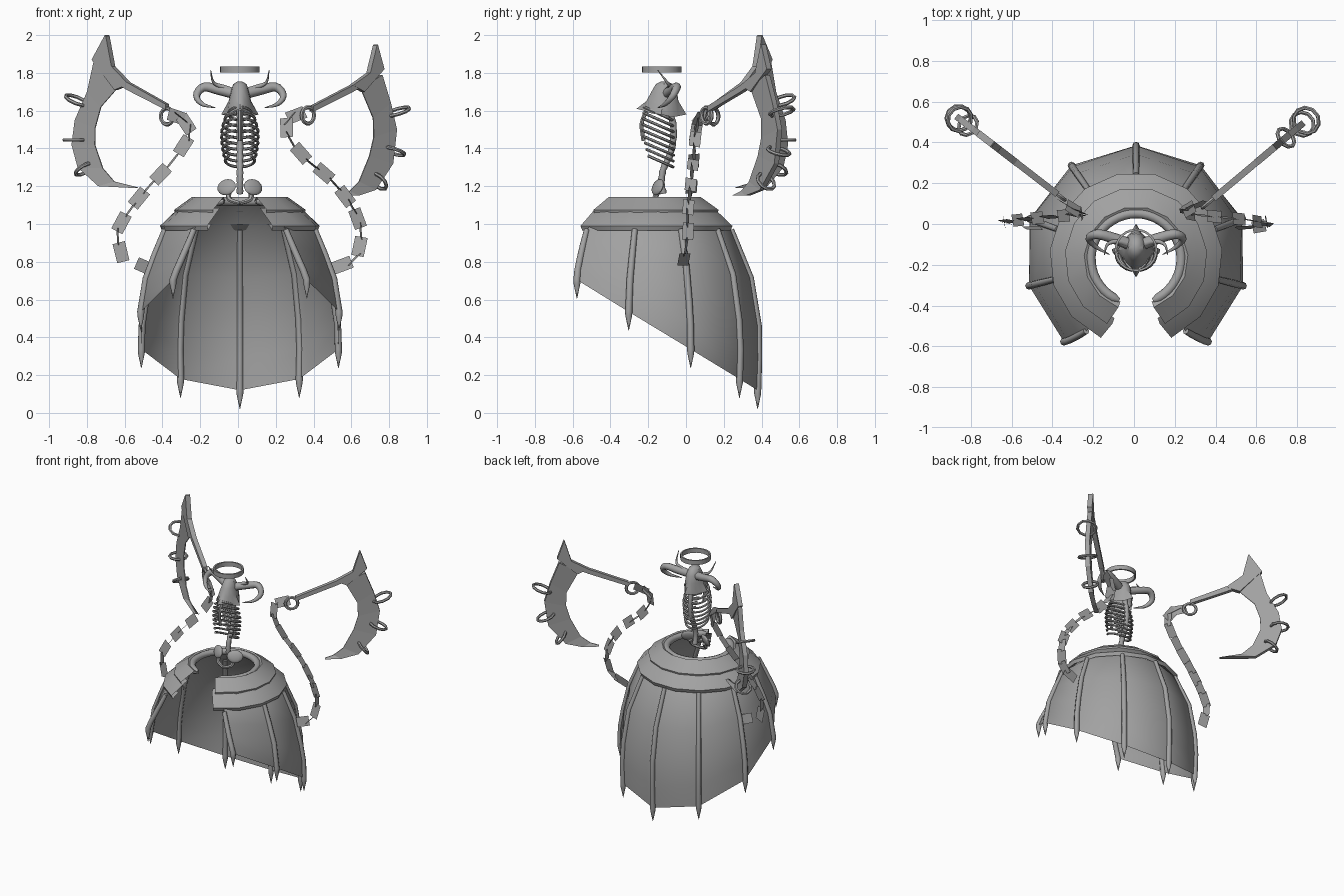
import bpy, bmesh, math
from mathutils import Vector, Matrix

if "Cube" in bpy.data.objects:
    bpy.data.objects.remove(bpy.data.objects["Cube"])

grey = bpy.data.materials.new("plain_grey")
grey.diffuse_color = (0.36, 0.36, 0.36, 1)
grey.use_nodes = True
grey.node_tree.nodes["Principled BSDF"].inputs["Base Color"].default_value = grey.diffuse_color
CX, CY = 0.01, -0.17          # axis of the skirt


def make(name, bm, smooth=None):
    bmesh.ops.recalc_face_normals(bm, faces=bm.faces)
    me = bpy.data.meshes.new(name)
    bm.to_mesh(me)
    bm.free()
    ob = bpy.data.objects.new(name, me)
    bpy.context.collection.objects.link(ob)
    me.materials.append(grey)
    if smooth:
        bpy.context.view_layer.objects.active = ob
        ob.select_set(True)
        bpy.ops.object.shade_smooth_by_angle(angle=math.radians(smooth))
        ob.select_set(False)
    return ob


def grid(bm, rows, closed=False):
    """Skin a list of equally long point rows."""
    vs = [[bm.verts.new(p) for p in r] for r in rows]
    n = len(rows[0])
    for a, b in zip(vs, vs[1:]):
        for i in range(n if closed else n - 1):
            j = (i + 1) % n
            bm.faces.new((a[i], a[j], b[j], b[i]))
    return vs


def tube(bm, pts, radii, sides=8):
    """Sweep a round section with varying radius along a path."""
    pts = [Vector(p) for p in pts]
    rows, side = [], None
    for i, p in enumerate(pts):
        t = (pts[min(i + 1, len(pts) - 1)] - pts[max(i - 1, 0)]).normalized()
        side = t.orthogonal() if side is None else side - t * side.dot(t)
        side.normalize()
        up = t.cross(side)
        r = radii[i] if isinstance(radii, (list, tuple)) else radii
        rows.append([p + r * (side * math.cos(a) + up * math.sin(a))
                     for a in (2 * math.pi * k / sides for k in range(sides))])
    vs = grid(bm, rows, True)
    bm.faces.new(vs[0])
    bm.faces.new(vs[-1])


def torus(bm, centre, axis, R, r, seg=10, sides=6):
    rot = Vector(axis).to_track_quat('Z', 'Y')
    rows = []
    for i in range(seg + 1):
        a = 2 * math.pi * i / seg
        rows.append([Vector(centre) + rot @ Vector((
            (R + r * math.cos(b)) * math.cos(a), (R + r * math.cos(b)) * math.sin(a), r * math.sin(b)))
            for b in (2 * math.pi * k / sides for k in range(sides))])
    grid(bm, rows, True)
    bmesh.ops.remove_doubles(bm, verts=bm.verts, dist=1e-5)


def curve(ctrl, n):
    """Smooth path through control points."""
    c = [Vector(p) for p in ctrl]
    c = [2 * c[0] - c[1]] + c + [2 * c[-1] - c[-2]]
    out = []
    for k in range(n + 1):
        u = k / n * (len(c) - 3)
        i = min(int(u), len(c) - 4)
        t = u - i
        a, b, d, e = c[i:i + 4]
        out.append(0.5 * (2 * b + (d - a) * t + (2 * a - 5 * b + 4 * d - e) * t * t
                          + (3 * b - a - 3 * d + e) * t ** 3))
    return out


# ---- skirt: open bell with a slanted hem, and ribs along its corners
PROFILE = [(1.12, .25), (.97, .41), (.73, .51), (.42, .56), (.0, .545)]


def radius(z):
    for (z0, r0), (z1, r1) in zip(PROFILE, PROFILE[1:]):
        if z >= z1:
            return r0 + (r1 - r0) * (z0 - z) / (z0 - z1)
    return PROFILE[-1][1]


def skirt_point(deg, z, hem):
    off = deg - 90
    if abs(off) > 130:                     # front edges lean toward the middle at the top
        off *= 1 + .07 * (z - hem) / (1.1 - hem)
    wide = 1.05 if abs(off) > 130 else 1
    a = math.radians(90 + off)
    return Vector((CX + wide * radius(z) * math.cos(a), CY + wide * radius(z) * math.sin(a), z))


bm_skirt, bm_ribs, columns = bmesh.new(), bmesh.new(), []
for k in range(-4, 5):
    deg = 90 + k * 34.75
    y = CY + .555 * math.sin(math.radians(deg))
    hem = .12 + .6 * (.385 - y)
    zs = [1.12, .97] + [.97 + (hem - .97) * f for f in (.3, .6, .8, 1)]
    col = [skirt_point(deg, z, hem) for z in zs]
    columns.append(col)
    tip = col[-1] + Vector((0, 0, -.1))
    path = col[1:] + [col[-1] * .8 + tip * .2, tip]
    tube(bm_ribs, path, [.015, .017, .018, .018, .019, .018, .001], 8)
grid(bm_skirt, columns)
make("skirt", bm_skirt, 80)
make("skirt_ribs", bm_ribs, 50)

# ---- layered collar around the skirt top, open at the front
for name, prof in (("upper_collar", [(.225, 1.125), (.255, 1.142), (.35, 1.075), (.345, 1.055), (.3, 1.07)]),
                   ("lower_collar", [(.31, 1.085), (.34, 1.07), (.425, .99), (.415, .965), (.37, 1.0)])):
    bm = bmesh.new()
    rows = []
    for i in range(14):
        rows.append([])
        for j, (r, z) in enumerate(prof):
            a = math.radians(90 + (i / 13 * 2 - 1) * (160 - 4 * (j > 1)))
            rows[-1].append((CX + r * math.cos(a), CY + r * math.sin(a), z))
    grid(bm, rows)
    make(name, bm, 25)

bm = bmesh.new()
arc = [math.radians(90 + 158 * (i / 20 - 1)) for i in range(41)]
tube(bm, [(CX + .222 * math.cos(a), CY + .222 * math.sin(a), 1.12) for a in arc],
     [.012] + [.024] * 39 + [.012], 8)
make("collar_roll", bm, 50)

# ---- spine, ribs and pelvis
bm = bmesh.new()
tube(bm, curve([(CX, -.09, 1.62), (CX, -.065, 1.5), (CX, -.08, 1.38), (CX, -.12, 1.29),
                (CX, -.13, 1.22), (CX, -.12, 1.16)], 20), [.016 + .003 * (i % 2) for i in range(21)], 8)
make("spine", bm, 50)

bm = bmesh.new()
widths = [.06, .08, .09, .097, .098, .096, .092, .086, .078]
for i, w in enumerate(widths):
    z = 1.585 - i * .031
    gap = 12 + max(0, i - 4) * 9           # lower ribs stop short of the middle
    pts = []
    for k in range(21):
        a = math.radians(-90 + gap + (360 - 2 * gap) * k / 20)
        pts.append((CX + w * math.cos(a), -.147 + .082 * (.8 + .2 * w / .098) * math.sin(a),
                    z - .035 * math.sin(a)))
    tube(bm, pts, .008, 6)
make("rib_cage", bm, 50)

bm = bmesh.new()
tube(bm, curve([(CX, -.21, 1.6), (CX, -.235, 1.53), (CX, -.225, 1.44)], 6), .011, 6)
make("breastbone", bm, 50)

bm = bmesh.new()
for s in (-1, 1):                          # flared hip plates and lower loop
    m = Matrix.Translation((CX + s * .07, -.15, 1.195)) @ Matrix.Rotation(s * .5, 4, 'Z') \
        @ Matrix.Rotation(-.35, 4, 'X') @ Matrix.Diagonal((.055, .016, .045, 1))
    bmesh.ops.create_uvsphere(bm, u_segments=12, v_segments=8, radius=1, matrix=m)
    tube(bm, curve([(CX + s * .06, -.15, 1.17), (CX + s * .055, -.17, 1.13), (CX, -.19, 1.11)], 6),
         [.016, .015, .014, .013, .012, .011, .01], 6)
make("pelvis", bm, 50)

# ---- hooded skull with a jagged rim
bm = bmesh.new()
rows = []
for z, y, rx, ry in ((1.755, -.115, .012, .015), (1.74, -.115, .036, .045), (1.70, -.115, .048, .068),
                     (1.65, -.125, .06, .085), (1.61, -.13, .082, .11)):
    row = []
    for k in range(16):
        a = math.radians(-90 + k * 22.5)
        spike = (1.2 if k % 4 == 0 else .85) if z < 1.62 else 1
        drop = .03 * (abs(math.cos(a)) + max(0, math.sin(a))) if z < 1.62 else 0
        row.append((CX + rx * spike * math.cos(a), y + ry * spike * math.sin(a), z - drop))
    rows.append(row)
vs = grid(bm, rows, True)
bm.faces.new(vs[0])
make("skull_hood", bm, 40)

# ---- horns: a large curl and a small upright pair
for s, side in ((-1, "left"), (1, "right")):
    bm = bmesh.new()
    big = curve([(CX + s * .03, -.1, 1.69), (CX + s * .11, -.07, 1.71), (CX + s * .19, -.05, 1.725),
                 (CX + s * .23, -.07, 1.68), (CX + s * .2, -.11, 1.635), (CX + s * .13, -.15, 1.615)], 18)
    tube(bm, big, [.026 * (1 - (i / 18) ** 2) + .002 for i in range(19)], 8)
    small = curve([(CX + s * .03, -.1, 1.70), (CX + s * .09, -.085, 1.725), (CX + s * .14, -.1, 1.75),
                   (CX + s * .155, -.15, 1.815)], 12)
    tube(bm, small, [.017 * (1 - i / 12) + .002 for i in range(13)], 8)
    make(side + "_horns", bm, 50)

# ---- halo band
bm = bmesh.new()
rows = [[(CX + r * math.cos(a), -.128 + r * math.sin(a), z) for r, z in
         ((.105, 1.802), (.105, 1.835), (.094, 1.835), (.094, 1.802))]
        for a in (2 * math.pi * i / 24 for i in range(25))]
grid(bm, rows, True)
bmesh.ops.remove_doubles(bm, verts=bm.verts, dist=1e-5)
make("halo", bm, 40)


# ---- sickles: flat parts in an upright slanted plane; s is the side
def sickle(side, s, x0, y0, slope, blade, heel, handle, rings, eye):
    def at(x, z, off=0):
        n = Vector((-slope, 1, 0)).normalized() * off
        return Vector((s * (x + n.x), y0 + slope * (x - x0) + n.y, z))

    def slab(name, stations, t_out, t_in):
        bm = bmesh.new()
        vs = grid(bm, [[at(a, b, -t_out), at(a, b, t_out), at(c, d, t_in), at(c, d, -t_in)]
                       for a, b, c, d in stations], True)
        bm.faces.new(vs[0])
        bm.faces.new(vs[-1])
        make(side + name, bm)

    slab("_blade", blade, .016, .003)
    slab("_blade_heel", heel, .017, .017)
    slab("_handle", handle, .016, .016)
    bm = bmesh.new()
    for x, z, dx, dz, R in rings:
        torus(bm, at(x, z), at(x + dx, z + dz) - at(x, z), R, .01)
    torus(bm, at(*eye), at(*eye, 1) - at(*eye), .043, .011, 14)
    make(side + "_rings", bm, 40)


sickle("right", 1, .36, .10, .84,
       [(.755, 1.79, .65, 1.715), (.80, 1.64, .715, 1.56), (.832, 1.5, .718, 1.46), (.812, 1.32, .695, 1.36),
        (.72, 1.18, .64, 1.225), (.63, 1.15, .59, 1.175), (.545, 1.15, .545, 1.155)],
       [(.73, 1.95, .725, 1.945), (.765, 1.82, .69, 1.80), (.66, 1.70, .60, 1.735)],
       [(.68, 1.785, .68, 1.745), (.60, 1.735, .60, 1.70), (.39, 1.625, .39, 1.595)],
       [(.845, 1.595, .1, -.35, .065), (.825, 1.385, -.15, -.5, .06), (.745, 1.225, -.5, -.5, .052)],
       (.37, 1.575))
sickle("left", -1, .29, .08, .77,
       [(.755, 1.86, .62, 1.74), (.79, 1.7, .725, 1.62), (.855, 1.55, .755, 1.51), (.872, 1.42, .757, 1.42),
        (.84, 1.3, .715, 1.295), (.73, 1.2, .655, 1.225), (.535, 1.19, .535, 1.195)],
       [(.695, 2.0, .69, 1.995), (.765, 1.87, .66, 1.835), (.645, 1.71, .57, 1.74)],
       [(.65, 1.79, .65, 1.75), (.57, 1.745, .57, 1.705), (.375, 1.635, .375, 1.605)],
       [(.855, 1.655, .2, -.5, .062), (.86, 1.445, 0, -.5, .06), (.815, 1.29, -.3, -.5, .052)],
       (.375, 1.57))


# ---- chains: thin plates, every second one turned edge-on
def chain(name, ctrl, count):
    bm = bmesh.new()
    path = curve(ctrl, count * 2)
    for i in range(count):
        a, c, b = path[2 * i:2 * i + 3]
        t = (b - a).normalized()
        w = t.cross(Vector((0, 1, 0))).normalized()
        w = Matrix.Rotation(math.radians(12 if i % 2 == 0 else 80), 3, t) @ w
        l, h = (.052, .034) if i % 2 == 0 else (.045, .03)
        bm.faces.new([bm.verts.new(c + t * l * u + w * h * v)
                      for u, v in ((-1, -1), (1, -1), (1, 1), (-1, 1))])
    make(name, bm)


chain("right_chain", [(.33, .10, 1.585), (.265, .07, 1.55), (.27, .05, 1.46), (.365, .04, 1.34),
                      (.465, .03, 1.26), (.56, .02, 1.155), (.62, .01, 1.06), (.65, .01, .95),
                      (.62, -.01, .82), (.52, -.02, .77)], 15)
chain("left_chain", [(-.34, .10, 1.575), (-.29, .07, 1.55), (-.26, .05, 1.47), (-.35, .04, 1.33),
                     (-.47, .03, 1.2), (-.56, .02, 1.09), (-.635, .01, .96), (-.61, 0, .81)], 13)
chain("left_chain_end", [(-.53, -.02, .79), (-.45, -.02, .755)], 1)
